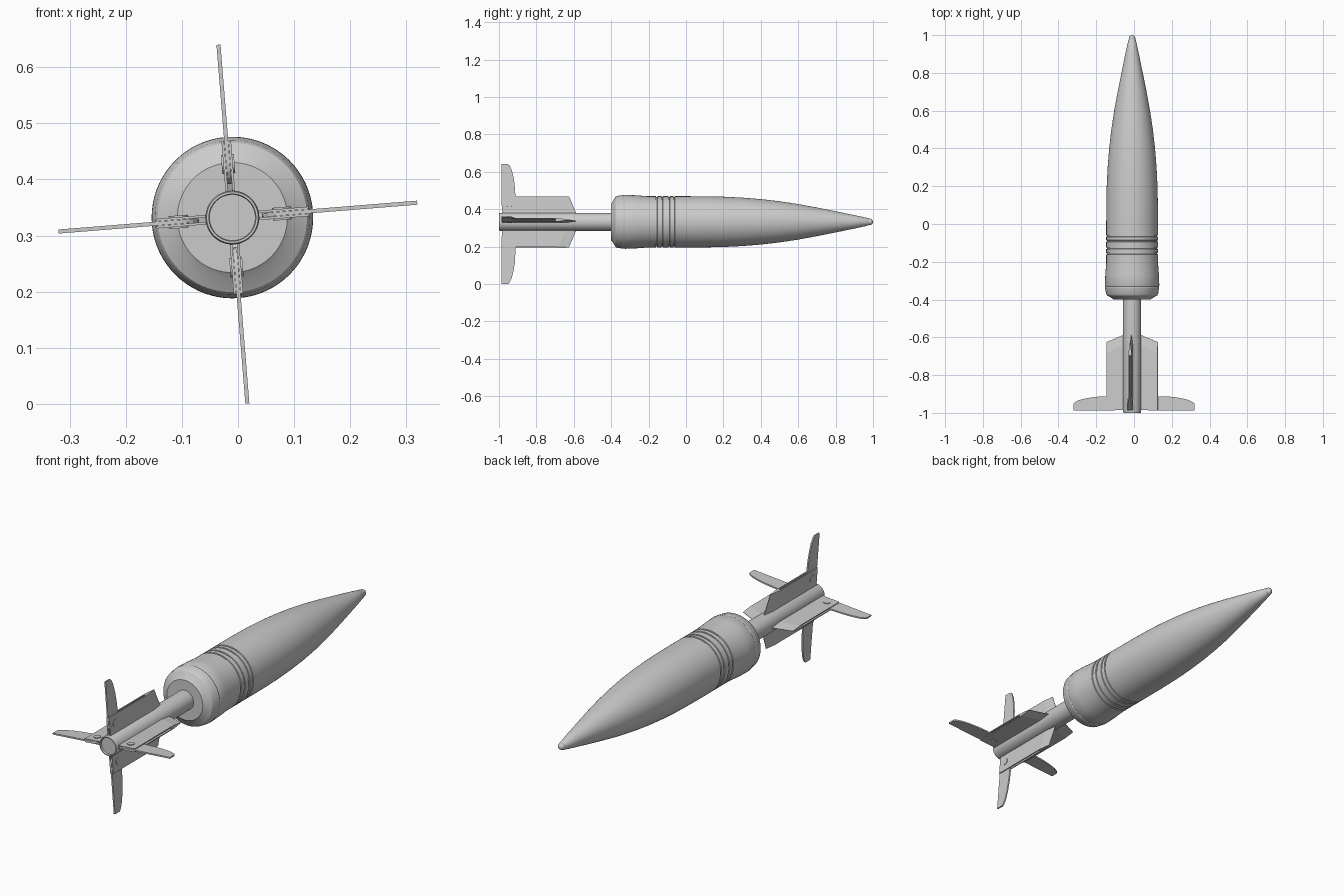
import bpy, bmesh, math
from mathutils import Vector

if "Cube" in bpy.data.objects:
    bpy.data.objects.remove(bpy.data.objects["Cube"])

AX, AZ = -0.010, 0.332          # axis of the body
TWIST = 4.6                     # roll of the tail fins in degrees


def make(name, bm, smooth=None):
    bmesh.ops.recalc_face_normals(bm, faces=bm.faces[:])
    me = bpy.data.meshes.new(name)
    bm.to_mesh(me)
    bm.free()
    ob = bpy.data.objects.new(name, me)
    bpy.context.collection.objects.link(ob)
    if smooth:
        bpy.ops.object.select_all(action='DESELECT')
        ob.select_set(True)
        bpy.context.view_layer.objects.active = ob
        bpy.ops.object.shade_smooth_by_angle(angle=math.radians(smooth))
    return ob


def lathe(name, profile, n=72):
    """Turn (y, radius) points around the body axis; ends closed at radius 0."""
    bm = bmesh.new()
    rings = []
    for y, r in profile:
        if r == 0:
            rings.append([bm.verts.new((AX, y, AZ))] * n)
        else:
            rings.append([bm.verts.new((AX + r * math.cos(2 * math.pi * i / n), y,
                                        AZ + r * math.sin(2 * math.pi * i / n)))
                          for i in range(n)])
    for a, b in zip(rings, rings[1:]):
        for i in range(n):
            j = (i + 1) % n
            quad = list(dict.fromkeys((a[i], a[j], b[j], b[i])))
            bm.faces.new(quad)
    return make(name, bm, 25)


def prism(name, lower, upper, smooth=None):
    """Closed solid between two matching outlines."""
    bm = bmesh.new()
    a = [bm.verts.new(p) for p in lower]
    b = [bm.verts.new(p) for p in upper]
    bm.faces.new(a)
    bm.faces.new(b)
    for i in range(len(a)):
        j = (i + 1) % len(a)
        bm.faces.new((a[i], a[j], b[j], b[i]))
    return make(name, bm, smooth)


# Body: rear cone, boat tail, bands and grooves, ogive nose with rounded tip
ogive_ctrl = [(0.0, .137), (.1, .1365), (.2, .1345), (.3, .1295), (.4, .1215), (.5, .110),
              (.6, .095), (.7, .0765), (.8, .0565), (.9, .036), (.975, .0195)]
body = [(-.40, 0), (-.40, .098), (-.392, .108), (-.378, .133), (-.370, .138),
        (-.335, .1435), (-.330, .142), (-.325, .144), (-.27, .142), (-.205, .137)]
for y in (-.157, -.128, -.090, -.064):
    body += [(y - .004, .137), (y - .003, .133), (y + .003, .133), (y + .004, .137)]
body += [(-.04, .137)] + ogive_ctrl
body += [(.978, .0175), (.988, .0165), (.995, .012), (.999, .006), (1.0, 0)]
lathe("shell_body", body)

# Tail tube with recessed rear end
lathe("tail_tube", [(-.39, 0), (-.39, .048), (-.992, .048), (-1.0, .046), (-1.0, .042),
                    (-.990, .041), (-.990, 0)], 48)

# Four slotted fin holders, each with a flip-out blade and a pivot pin
T, S = .0085, .0040             # half thickness of holder and of its slot
holder = [(-T, -.985), (-T, -.645), (-.001, -.588), (.001, -.588), (T, -.645), (T, -.985),
          (S, -.985), (S, -.66), (-S, -.66), (-S, -.985)]
names = ("right", "top", "left", "bottom")
tips = (.3305, .309, .311, .3325)
for k, (side, tip) in enumerate(zip(names, tips)):
    a = math.radians(TWIST + 90 * k)
    out = Vector((math.cos(a), 0, math.sin(a)))
    nrm = Vector((-math.sin(a), 0, math.cos(a)))

    def P(r, y, t):
        return Vector((AX, y, AZ)) + out * r + nrm * t

    # holder with swept, knife-edged front
    def section(r):
        return [P(r, y - (.42 * (r - .048) if y > -.8 else 0), t) for t, y in holder]
    prism("fin_holder_" + side, section(.044), section(.1365))

    # blade, rounded around the pivot at its root
    piv = .096 if k in (1, 2) else .089
    pts = [(piv, -.987), (tip, -.987), (tip, -.952), (tip - .006, -.944), (tip - .03, -.932),
           (tip - .07, -.922), (tip - .12, -.915), (tip - .17, -.912)]
    pts += [(piv + .036 * math.cos(w), -.9495 + .0375 * math.sin(w))
            for w in [math.radians(90 + 22.5 * i) for i in range(8)]]
    prism("blade_" + side, [P(r, y, -.0036) for r, y in pts], [P(r, y, .0036) for r, y in pts])

    # pivot pin through the holder
    circ = [(piv + .017 * math.cos(math.pi * i / 12), -.945 + .017 * math.sin(math.pi * i / 12))
            for i in range(24)]
    prism("pivot_pin_" + side, [P(r, y, -.0115) for r, y in circ],
          [P(r, y, .0115) for r, y in circ], 30)
